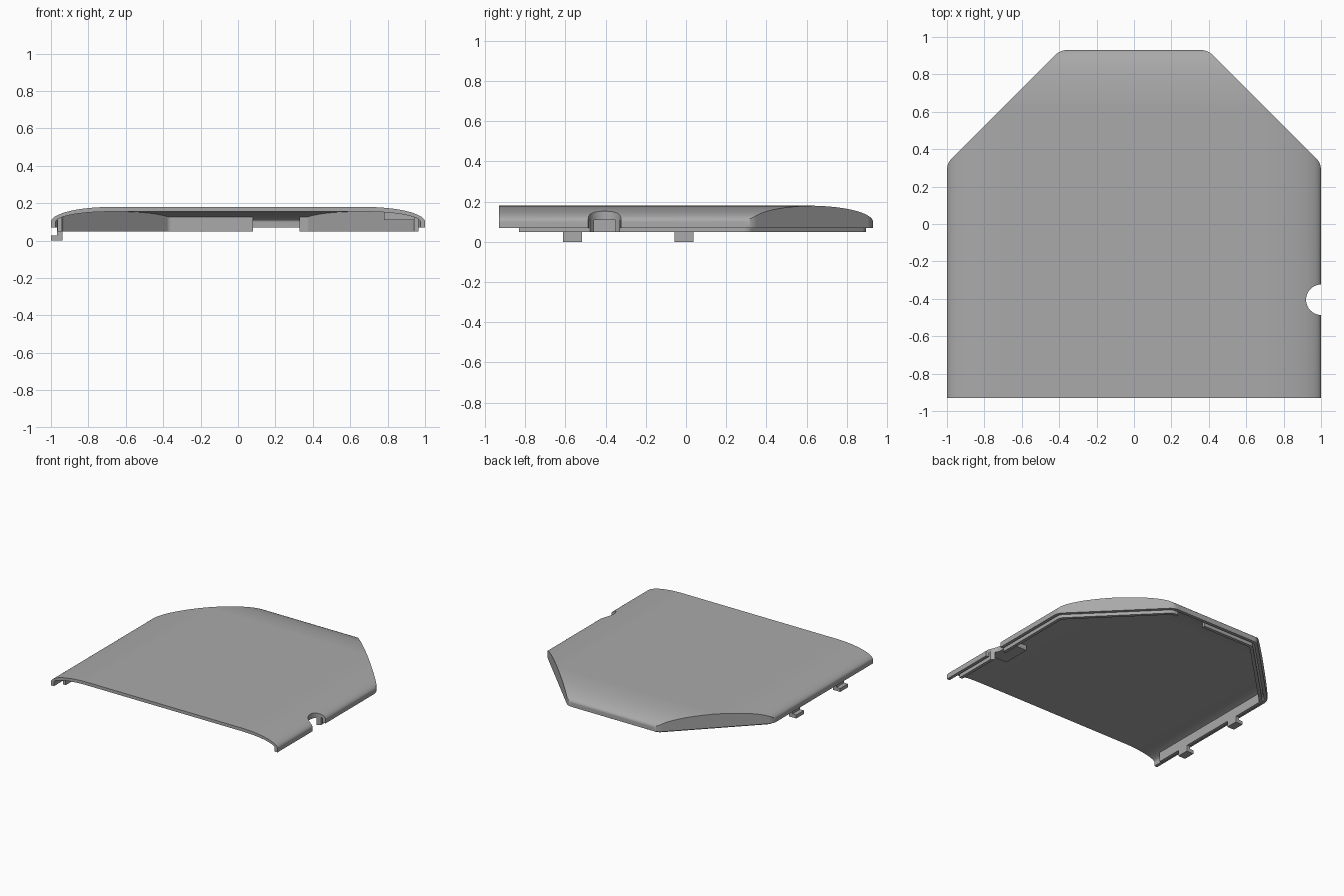
import bpy, bmesh, math
from mathutils import Vector

if "Cube" in bpy.data.objects:
    bpy.data.objects.remove(bpy.data.objects["Cube"])

grey = bpy.data.materials.new("plain grey")
grey.use_nodes = True
GREY = (0.4, 0.4, 0.4, 1)
grey.diffuse_color = GREY
grey.node_tree.nodes["Principled BSDF"].inputs["Base Color"].default_value = GREY

SIDE, BACK, FRONT = 1.0, 0.93, -0.93
CURVE = 0.32      # width of the rounded border
SPRING, RISE = 0.10, 0.08


def prism(name, points, direction):
    """Extrude a closed loop of 3D points along a direction."""
    bm = bmesh.new()
    face = bm.faces.new([bm.verts.new(p) for p in points])
    moved = bmesh.ops.extrude_face_region(bm, geom=[face])["geom"]
    bmesh.ops.translate(bm, vec=direction,
                        verts=[v for v in moved if isinstance(v, bmesh.types.BMVert)])
    bmesh.ops.recalc_face_normals(bm, faces=bm.faces)
    mesh = bpy.data.meshes.new(name)
    bm.to_mesh(mesh)
    bm.free()
    mesh.materials.append(grey)
    ob = bpy.data.objects.new(name, mesh)
    bpy.context.collection.objects.link(ob)
    return ob


def box(name, x, y, z):
    loop = [(x[0], y[0], z[0]), (x[1], y[0], z[0]), (x[1], y[1], z[0]), (x[0], y[1], z[0])]
    return prism(name, loop, (0, 0, z[1] - z[0]))


def combine(ob, other, operation):
    """Apply a boolean and discard the helper."""
    mod = ob.modifiers.new("cut", "BOOLEAN")
    mod.operation, mod.object, mod.solver = operation, other, "EXACT"
    bpy.context.view_layer.objects.active = ob
    bpy.ops.object.modifier_apply(modifier=mod.name)
    bpy.data.objects.remove(other)
    return ob


def outline(d, front):
    """Plan shape inset by d, with the back corners cut off and rounded."""
    x, y = SIDE - d, BACK - d
    diagonal = 1.325 - math.sqrt(2) * d
    right = [Vector((x, front)), Vector((x, diagonal - x)),
             Vector((diagonal - y, y))]
    corners = right + [Vector((-p.x, p.y)) for p in reversed(right)]
    radius, points = 0.09 - d, []
    for i, c in enumerate(corners):
        if i in (0, 5):
            points.append(c)
            continue
        u = (corners[i - 1] - c).normalized()
        v = (corners[i + 1] - c).normalized()
        half = u.angle(v) / 2
        centre = c + (u + v).normalized() * radius / math.sin(half)
        a = c + u * radius / math.tan(half) - centre
        b = c + v * radius / math.tan(half) - centre
        for k in range(7):
            points.append(centre + a.lerp(b, k / 6).normalized() * radius)
    return points


def arc(d, edge):
    """Quarter ellipse from the rim at 'edge' up to the flat top."""
    steps = 18
    return [(edge - CURVE + (CURVE - d) * math.cos(math.pi / 2 * k / steps),
             SPRING + (RISE - d) * math.sin(math.pi / 2 * k / steps))
            for k in range(steps + 1)]


def dome(name, d, wall, low, front):
    """Rounded slab: side curve, back curve and plan shape intersected."""
    right = [(SIDE - d, low)] + arc(d, SIDE)
    loop = right + [(-x, z) for x, z in reversed(right)]
    solid = prism(name, [(x, -2, z) for x, z in loop], (0, 4, 0))
    back = [(-2, low - 0.1), (BACK - d, low - 0.1)] + arc(d, BACK)
    back.append((-2, SPRING + RISE - d))
    # a slightly taller flat keeps the coincident top faces apart
    side = prism("helper", [(-2, y, z + (0.0002 if z > 0.1 else 0)) for y, z in back], (4, 0, 0))
    combine(solid, side, "INTERSECT")
    plan = prism("helper", [(p.x, p.y, low - 0.2) for p in outline(wall, front)], (0, 0, 1))
    return combine(solid, plan, "INTERSECT")


def notch():
    loop = [(1.002 + 0.082 * math.cos(math.tau * k / 40),
             -0.405 + 0.082 * math.sin(math.tau * k / 40), -0.1) for k in range(40)]
    return prism("helper", loop, (0, 0, 0.5))


# Cover shell, open underneath and at the front
shell = dome("cover_shell", 0, 0, 0.07, FRONT)
combine(shell, dome("helper", 0.025, 0.025, -0.1, -1.2), "DIFFERENCE")
combine(shell, notch(), "DIFFERENCE")

# Locating lip inside the rim
lip = dome("inner_lip", 0.013, 0.035, 0.05, -0.83)
core = prism("helper", [(p.x, p.y, -0.1) for p in outline(0.06, -1.2)], (0, 0, 0.6))
combine(lip, core, "DIFFERENCE")
combine(lip, box("helper", (0.08, 0.33), (0.8, 1), (0, 0.4)), "DIFFERENCE")
combine(lip, notch(), "DIFFERENCE")

# Thickened block around the thumb notch
block = box("notch_block", (0.78, 0.945), (-0.52, -0.29), (0.11, 0.3))
combine(block, dome("helper", 0.013, 0.013, -0.1, -1.2), "INTERSECT")
combine(block, notch(), "DIFFERENCE")

# Hooked clips along one side
parts = [shell, lip, block]
for i, y in enumerate((-0.565, -0.01)):
    hook = [(-1, 0), (-0.937, 0), (-0.937, 0.12), (-0.967, 0.12), (-0.967, 0.028), (-1, 0.028)]
    parts.append(prism(f"clip_{i + 1}", [(x, y - 0.048, z) for x, z in hook], (0, 0.096, 0)))

for ob in bpy.context.selected_objects:
    ob.select_set(False)
for ob in parts:
    ob.select_set(True)
bpy.context.view_layer.objects.active = shell
bpy.ops.object.shade_smooth_by_angle(angle=math.radians(30))
for ob in (shell, lip):
    ob.modifiers.new("even shading", "WEIGHTED_NORMAL").keep_sharp = True
